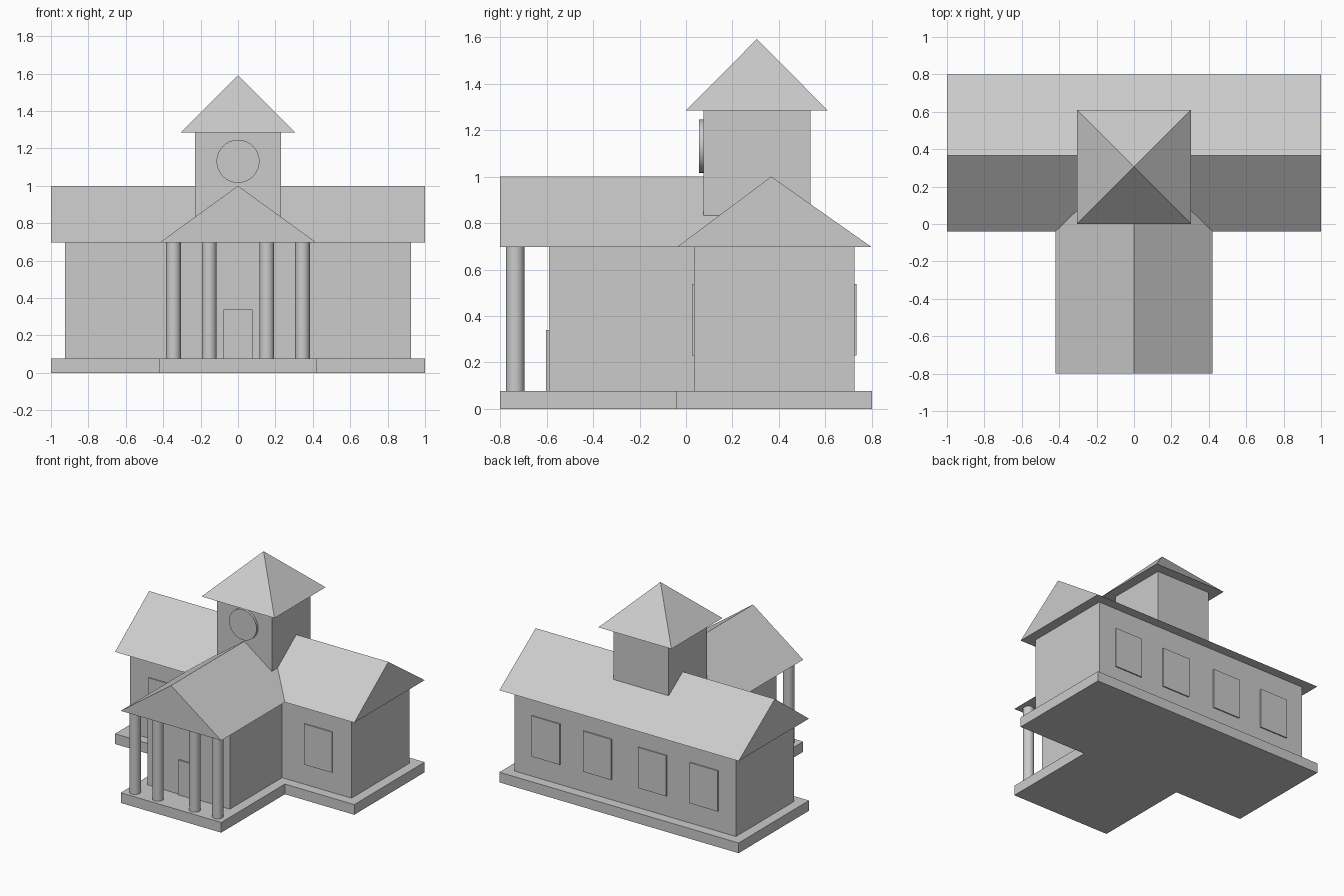
import bpy, bmesh, math

if "Cube" in bpy.data.objects:
    bpy.data.objects.remove(bpy.data.objects["Cube"])

BASE, EAVE, RIDGE = 0.077, 0.696, 1.0


def mesh_object(name, verts, faces):
    bm = bmesh.new()
    vs = [bm.verts.new(v) for v in verts]
    for f in faces:
        bm.faces.new([vs[i] for i in f])
    bmesh.ops.recalc_face_normals(bm, faces=bm.faces[:])
    me = bpy.data.meshes.new(name)
    bm.to_mesh(me)
    bm.free()
    ob = bpy.data.objects.new(name, me)
    bpy.context.collection.objects.link(ob)
    return ob


def loft(name, a, b):
    """Solid joining two matching outlines."""
    n = len(a)
    sides = [(i, (i + 1) % n, n + (i + 1) % n, n + i) for i in range(n)]
    return mesh_object(name, a + b, [tuple(range(n)), tuple(range(n, 2 * n))] + sides)


def extrude_plan(name, outline, z0, z1):
    return loft(name, [(x, y, z0) for x, y in outline], [(x, y, z1) for x, y in outline])


def box(name, x0, x1, y0, y1, z0, z1):
    return extrude_plan(name, [(x0, y0), (x1, y0), (x1, y1), (x0, y1)], z0, z1)


def t_plan(hall_x, wing_x, front, join, back):
    half = [(wing_x, front), (wing_x, join), (hall_x, join), (hall_x, back)]
    return half + [(-x, y) for x, y in reversed(half)]


def cylinder(name, r, depth, loc, rot=(0, 0, 0)):
    bpy.ops.mesh.primitive_cylinder_add(vertices=32, radius=r, depth=depth, location=loc, rotation=rot)
    ob = bpy.context.object
    ob.name = name
    bpy.ops.object.shade_smooth_by_angle()


# Plinth and walls share a T-shaped plan
extrude_plan("plinth", t_plan(1.0, 0.42, -0.8, -0.04, 0.8), 0, BASE)
extrude_plan("walls", t_plan(0.925, 0.345, -0.59, 0.034, 0.725), BASE, EAVE)

# Main gable roof, and porch wing roof mitred into its front slope
gable = [(-0.04, EAVE), (0.367, RIDGE), (0.8, EAVE)]
loft("main_roof", [(-1, y, z) for y, z in gable], [(1, y, z) for y, z in gable])
loft("wing_roof",
     [(-0.42, -0.8, EAVE), (0, -0.8, RIDGE), (0.42, -0.8, EAVE)],
     [(-0.42, -0.04, EAVE), (0, 0.367, RIDGE), (0.42, -0.04, EAVE)])

# Porch columns
for x in (-0.345, -0.154, 0.154, 0.345):
    cylinder("porch_column", 0.039, EAVE - BASE, (x, -0.735, (EAVE + BASE) / 2))

# Door and raised window panels
box("door", -0.078, 0.078, -0.602, -0.585, BASE, 0.34)
for s in (-1, 1):
    box("front_window", s * 0.65 - 0.118, s * 0.65 + 0.118, 0.026, 0.04, 0.23, 0.537)
    for x in (0.23, 0.66):
        box("back_window", s * x - 0.118, s * x + 0.118, 0.72, 0.734, 0.23, 0.537)

# Tower with pyramid roof and round clock disc
box("tower", -0.23, 0.23, 0.075, 0.535, EAVE + 0.01, 1.285)
e = 0.305
mesh_object("tower_roof",
            [(-e, 0, 1.285), (e, 0, 1.285), (e, 2 * e, 1.285), (-e, 2 * e, 1.285), (0, e, 1.592)],
            [(0, 1, 2, 3), (0, 1, 4), (1, 2, 4), (2, 3, 4), (3, 0, 4)])
cylinder("clock_disc", 0.115, 0.03, (0, 0.072, 1.131), (math.pi / 2, 0, 0))
